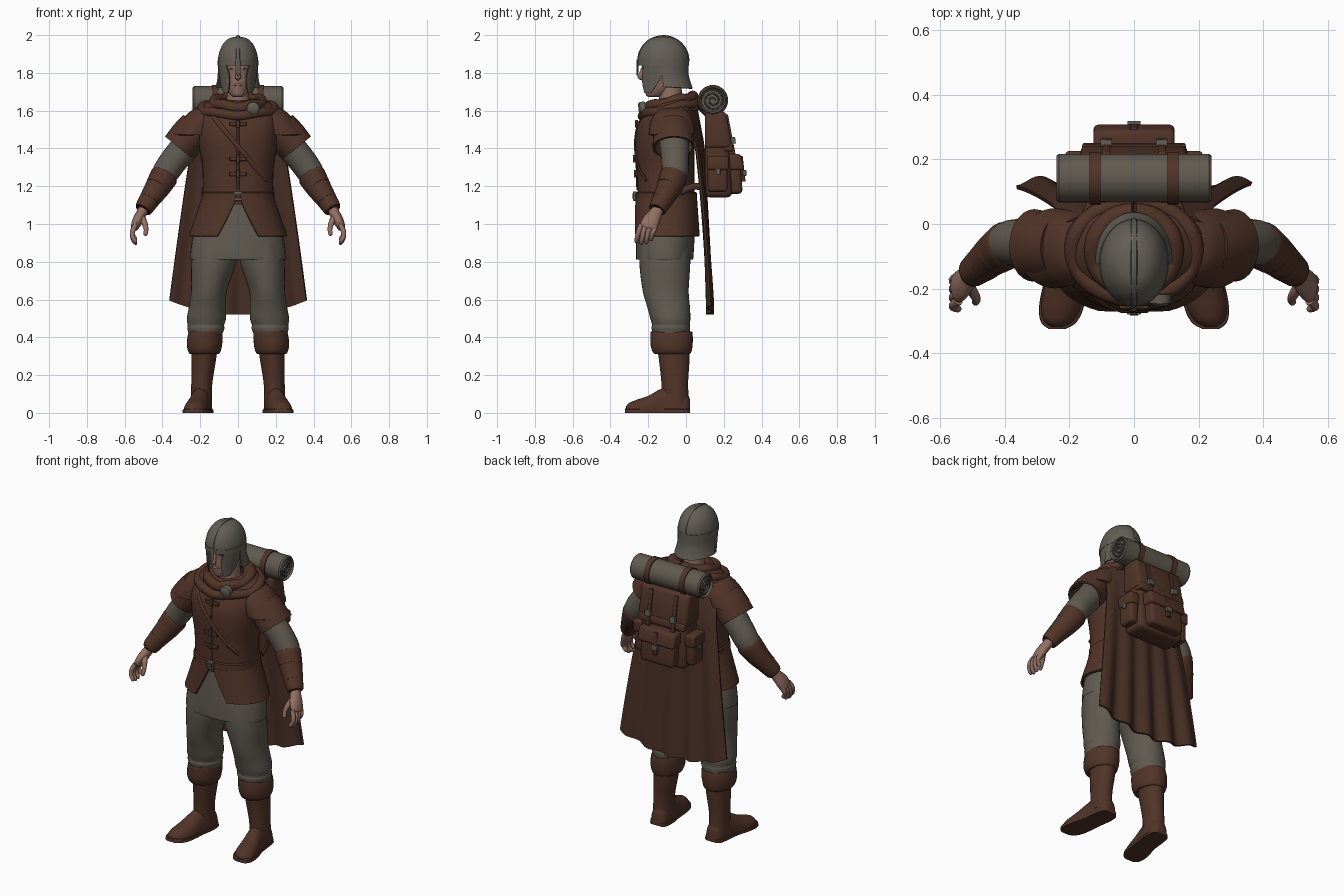
import bpy, bmesh, math
from mathutils import Vector as V

def material(name, c):
    m = bpy.data.materials.new(name)
    m.diffuse_color = (*c, 1)
    return m

LEATHER = material("brown leather", (0.082, 0.034, 0.021))
CAPE = material("dark brown cape", (0.066, 0.029, 0.019))
CLOTH = material("grey cloth", (0.118, 0.102, 0.080))
METAL = material("grey metal", (0.125, 0.113, 0.092))
SKIN = material("skin", (0.29, 0.16, 0.125))
DARK = material("dark features", (0.035, 0.02, 0.015))

def finish(name, bm, mat, mirror=False, thick=0):
    bmesh.ops.recalc_face_normals(bm, faces=bm.faces)
    me = bpy.data.meshes.new(name)
    bm.to_mesh(me)
    bm.free()
    me.materials.append(mat)
    ob = bpy.data.objects.new(name, me)
    bpy.context.collection.objects.link(ob)
    if thick:
        s = ob.modifiers.new("thickness", 'SOLIDIFY')
        s.thickness, s.offset = thick, 0
    if mirror:
        ob.modifiers.new("mirror", 'MIRROR').use_mirror_merge = False

def surf(name, rings, mat, closed=True, caps=True, **kw):
    """Skin a list of point rings (closed) or strips (open)."""
    bm = bmesh.new()
    vs = [[bm.verts.new(p) for p in r] for r in rings]
    n = len(vs[0])
    for a, b in zip(vs, vs[1:]):
        for i in range(n if closed else n - 1):
            j = (i + 1) % n
            bm.faces.new((a[i], a[j], b[j], b[i]))
    if closed and caps:
        bm.faces.new(vs[0])
        bm.faces.new(vs[-1])
    finish(name, bm, mat, **kw)

def spline(rows, k=4):
    """Smoothly interpolate rows of numbers (Catmull-Rom)."""
    out = []
    for i in range(len(rows) - 1):
        p = [rows[max(0, min(len(rows) - 1, i + d))] for d in (-1, 0, 1, 2)]
        for s in range(k):
            t = s / k
            out.append([0.5 * (2*b + (c-a)*t + (2*a-5*b+4*c-d)*t*t + (3*b-a-3*c+d)*t**3)
                        for a, b, c, d in zip(*p)])
    return out + [list(rows[-1])]

def arc(z, cx, cy, rx, ry, p=2, n=36, a0=0, a1=360, tilt=0):
    pts = []
    for i in range(n):
        t = math.radians(a0 + (a1 - a0) * i / (n if a1 - a0 == 360 else n - 1))
        c, s = math.cos(t), math.sin(t)
        y = cy + ry * math.copysign(abs(s) ** (2 / p), s)
        pts.append(V((cx + rx * math.copysign(abs(c) ** (2 / p), c), y, z + tilt * (y - cy))))
    return pts

def loft(name, rows, mat, k=4, p=2, a0=0, a1=360, tilt=0, **kw):
    """Rows of z, cx, cy, rx, ry."""
    surf(name, [arc(*r, p=p, a0=a0, a1=a1, tilt=tilt) for r in spline(rows, k)], mat,
         closed=a1 - a0 == 360, **kw)

def tube(name, rows, mat, ref=(0, 1, 0), n=16, k=4, **kw):
    """Rows of x, y, z, radius along ref, radius across."""
    rows, rings = spline(rows, k), []
    for i, r in enumerate(rows):
        d = (V(rows[min(i+1, len(rows)-1)][:3]) - V(rows[max(i-1, 0)][:3])).normalized()
        u = (V(ref) - d * d.dot(V(ref))).normalized()
        w = d.cross(u)
        rings.append([V(r[:3]) + u * r[3] * math.cos(6.28319*j/n) + w * r[4] * math.sin(6.28319*j/n)
                      for j in range(n)])
    surf(name, rings, mat, **kw)

def box(name, lo, hi, mat, bevel=0.004, slope=0, **kw):
    """Bevelled box; slope pulls the top rear edge forward."""
    bm = bmesh.new()
    bmesh.ops.create_cube(bm, size=1)
    for v in bm.verts:
        rear_top = v.co.y > 0 and v.co.z > 0
        v.co = [l + (h - l) * (c + 0.5) for l, h, c in zip(lo, hi, v.co)]
        v.co.y -= slope * rear_top
    bmesh.ops.bevel(bm, geom=bm.edges[:], offset=bevel, segments=3, profile=0.5, affect='EDGES')
    finish(name, bm, mat, **kw)

def xlathe(name, rows, cy, cz, mat, **kw):
    surf(name, [[V((x, cy + r*math.cos(6.28319*i/32), cz + r*math.sin(6.28319*i/32))) for i in range(32)]
                for x, r in rows], mat, **kw)

# ---- tunic
TORSO = [(1.63, 0, -.085, .13, .085), (1.58, 0, -.10, .20, .125), (1.50, 0, -.11, .212, .152),
         (1.40, 0, -.112, .205, .156), (1.28, 0, -.108, .188, .152), (1.10, 0, -.105, .186, .152)]
loft("tunic_body", TORSO, LEATHER, p=2.3)

def chest(x, z):
    r = min(spline(TORSO, 12), key=lambda q: abs(q[0] - z))
    return r[2] - r[4] * max(0, 1 - abs(x / r[3]) ** 2.3) ** (1 / 2.3)

rings = []
for j in range(9):   # skirt with an open wedge at the front
    v = j / 8
    gap = 2 + 21 * v
    rings.append(arc(1.135 - .20*v, 0, -.104, .186 + .068*v, .156 + .014*v, p=2.2, n=48, a0=-90+gap, a1=270-gap))
surf("tunic_skirt", rings, LEATHER, closed=False, thick=.014)
loft("under_tunic", [(1.12, 0, -.105, .175, .143), (.95, 0, -.108, .236, .153), (.825, 0, -.113, .254, .152),
                     (.82, 0, -.113, .248, .147), (.86, 0, -.113, .22, .13)], CLOTH, p=2.2)
loft("belt", [(1.125, 0, -.105, .186, .155), (1.13, 0, -.105, .194, .163), (1.165, 0, -.105, .193, .162),
              (1.17, 0, -.105, .185, .155)], LEATHER, k=1, p=2.3)
box("belt_buckle", (-.022, -.280, 1.122), (.022, -.262, 1.173), METAL)
box("belt_buckle_hole", (-.012, -.283, 1.134), (.012, -.275, 1.161), LEATHER, .002)
for z in (1.53, 1.345, 1.265):
    y = chest(0, z)
    box("tunic_clasp", (-.045, y - .010, z - .011), (.045, y + .012, z + .011), LEATHER)
    box("clasp_toggle", (-.010, y - .017, z - .02), (.010, y, z + .02), LEATHER)
tube("front_seam", [(0, chest(0, z) - .001, z, .004, .007) for z in (1.58, 1.5, 1.4, 1.3, 1.18)], LEATHER, n=8)
tube("diagonal_strap", [(-.15 + .3*t, chest(-.15 + .3*t, 1.59 - .36*t) - .001, 1.59 - .36*t, .006, .012)
                        for t in [i / 8 for i in range(9)]], LEATHER, n=8)

# ---- cowl, brooch and cape
loft("cowl", [(1.655, 0, -.075, .075, .075), (1.675, 0, -.075, .105, .10), (1.65, 0, -.075, .155, .122),
              (1.615, 0, -.078, .21, .142), (1.585, 0, -.082, .232, .15), (1.565, 0, -.085, .215, .138)],
     LEATHER, tilt=.2, caps=False)
for name, rx, ry, z, r in (("cowl_roll", .125, .118, 1.645, .03), ("cowl_fold", .19, .148, 1.61, .026)):
    tube(name, [(rx*math.cos(a), -.082 + ry*math.sin(a), z + .22*ry*math.sin(a) + .006*math.sin(5*a), r, r)
                for a in [math.radians(90 + 22.5*i) for i in range(17)]], LEATHER, ref=(0, 0, 1), k=3)
tube("brooch", [(.08, -.215, 1.615, .034, .034), (.08, -.243, 1.612, .034, .034), (.08, -.252, 1.611, .022, .022)],
     METAL, ref=(0, 0, 1), k=1)
rings = []
for j in range(25):
    v = j / 24
    row = []
    for i in range(49):
        u = i / 24 - 1
        z = 1.64 - .05*u*u*(1 - v) + (.52 + .075*u*u - 1.64) * v
        y = .05 + .03*min(1, v*5) + .048*v - .05*u*u*(1 - v)**2 + .015*v*math.sin(15*u + 1)
        row.append(V((u * (.21 + .153 * v**.85), y, z)))
    rings.append(row)
surf("cape", rings, CAPE, closed=False, thick=.012)

# ---- legs and boots
loft("trouser_leg", [(.95, .11, -.11, .11, .13), (.80, .128, -.112, .118, .135), (.65, .153, -.108, .095, .122),
                     (.56, .162, -.092, .098, .113), (.50, .167, -.083, .104, .106), (.465, .17, -.08, .096, .1),
                     (.445, .17, -.08, .098, .102), (.38, .175, -.075, .075, .09)], CLOTH, mirror=True)
loft("boot_cuff", [(.42, .172, -.077, .075, .095), (.432, .172, -.077, .086, .108), (.40, .175, -.076, .093, .112),
                   (.35, .178, -.076, .092, .11), (.315, .178, -.073, .08, .097), (.312, .178, -.07, .06, .075)],
     LEATHER, mirror=True)
loft("boot_shaft", [(.36, .176, -.067, .07, .088), (.27, .182, -.062, .064, .08), (.18, .19, -.06, .057, .072),
                    (.12, .193, -.058, .055, .07), (.04, .193, -.055, .056, .072)], LEATHER, mirror=True)
FOOT = [(.022, .19, .03, .07), (0, .19, .05, .11), (-.06, .193, .057, .14), (-.13, .203, .056, .128),
        (-.20, .216, .063, .09), (-.26, .226, .062, .07), (-.30, .233, .047, .053), (-.318, .237, .02, .034)]
for name, grow, low in (("boot_foot", 0, 1), ("boot_sole", .006, 0)):
    surf(name, [[V((cx + (w + grow) * math.cos(a), y - grow * (y < -.1),
                    max(0, math.sin(a)) ** (.75 if low else .15) * (h if low else .022)))
                 for a in [6.28319 * i / 28 for i in range(28)]]
                for y, cx, w, h in spline(FOOT)], LEATHER, mirror=True)

# ---- arms
loft("shoulder_guard_upper", [(1.612, .15, -.075, .02, .03), (1.602, .165, -.075, .068, .07), (1.56, .19, -.075, .092, .1),
                              (1.52, .214, -.075, .10, .112), (1.475, .243, -.075, .112, .118)],
     LEATHER, mirror=True, thick=.012, caps=False, tilt=.04)
tube("shoulder_guard_lower", [(.22, -.07, 1.51, .095, .09), (.262, -.068, 1.465, .1, .092),
                              (.31, -.066, 1.405, .106, .09)], LEATHER, mirror=True, thick=.012, caps=False, n=28)
tube("sleeve", [(.19, -.07, 1.53, .08, .08), (.27, -.062, 1.42, .078, .078), (.34, -.058, 1.335, .073, .074),
                (.385, -.06, 1.27, .07, .07), (.425, -.085, 1.20, .055, .055)], CLOTH, mirror=True, n=24)
tube("bracer", [(.385, -.062, 1.262, .06, .06), (.389, -.064, 1.256, .074, .074), (.425, -.088, 1.195, .067, .067),
                (.465, -.12, 1.135, .056, .056), (.50, -.15, 1.08, .047, .047), (.502, -.152, 1.077, .036, .036)],
     LEATHER, mirror=True, n=24)
for t in (.25, .7):
    c = V((.395, -.066, 1.245)).lerp(V((.495, -.146, 1.088)), t)
    r = .075 - .026 * t
    d = V((.10, -.08, -.157)) * .06
    tube("bracer_strap", [(*(c - d), r, r), (*(c + d), r - .002, r - .002)], LEATHER, k=1, n=24, mirror=True)
tube("palm", [(.49, -.14, 1.10, .032, .028), (.508, -.158, 1.062, .034, .028), (.53, -.183, 1.02, .046, .028),
              (.546, -.20, .985, .046, .022), (.55, -.205, .972, .03, .012)], SKIN, mirror=True)
for i, drop in enumerate((.0, .008, .004, -.012)):
    y = -.238 + .026 * i
    tube("finger", [(.542, y, .995, .013, .014), (.558, y - .012, .962, .0135, .014), (.558, y - .02, .932 - drop, .012, .012),
                    (.543, y - .024, .908 - drop, .011, .011), (.536, y - .024, .901 - drop, .004, .004)],
         SKIN, mirror=True, n=10)
tube("thumb", [(.518, -.178, 1.045, .018, .02), (.497, -.212, 1.01, .016, .017), (.487, -.232, .975, .013, .013),
               (.49, -.242, .945, .011, .011), (.492, -.244, .938, .004, .004)], SKIN, mirror=True, n=10)

# ---- head
loft("neck", [(1.58, 0, -.075, .07, .07), (1.66, 0, -.08, .06, .062), (1.78, 0, -.09, .058, .062)], SKIN)
loft("face", [(1.672, 0, -.165, .02, .028), (1.68, 0, -.16, .037, .05), (1.71, 0, -.145, .056, .073),
              (1.75, 0, -.13, .069, .094), (1.80, 0, -.122, .078, .105), (1.84, 0, -.118, .082, .115),
              (1.90, 0, -.115, .075, .105)], SKIN)
tube("nose", [(0, -.224, 1.835, .008, .008), (0, -.235, 1.80, .012, .011), (0, -.243, 1.779, .013, .017),
              (0, -.228, 1.765, .006, .008)], SKIN, n=12)
tube("lips", [(-.024, -.212, 1.735, .004, .003), (0, -.224, 1.738, .006, .008), (.024, -.212, 1.735, .004, .003)],
     SKIN, n=10)
tube("eye", [(.018, -.2235, 1.822, .003, .004), (.031, -.220, 1.823, .004, .0065), (.044, -.212, 1.821, .003, .003)],
     DARK, n=10, mirror=True)

# ---- helmet
loft("helmet_dome", [(1.845, 0, -.12, .103, .131), (1.88, 0, -.12, .102, .13), (1.92, 0, -.12, .092, .118),
                     (1.955, 0, -.12, .074, .094), (1.98, 0, -.12, .046, .058), (1.99, 0, -.12, .004, .005)],
     METAL, caps=False, thick=.006)
loft("helmet_brow_band", [(1.838, 0, -.12, .100, .127), (1.838, 0, -.12, .108, .136), (1.866, 0, -.12, .108, .136),
                          (1.868, 0, -.12, .100, .127)], METAL, k=1, caps=False)
tube("helmet_crest", [(0, -.12 + .131*math.cos(a), 1.862 + .13*math.sin(a), .011, .008)
                      for a in [math.pi * i / 12 for i in range(13)]], METAL, ref=(1, 0, 0), n=8, k=2)
tube("nose_guard", [(0, -.255, 1.87, .006, .013), (0, -.257, 1.84, .006, .012), (0, -.257, 1.81, .005, .014),
                    (0, -.259, 1.785, .003, .008)], METAL, n=8)
rings = []
for j in range(9):   # cheek plate, tapering toward the jaw
    v = j / 8
    rings.append(arc(1.845 - .152*v, 0, -.12 - .012*v, .102 - .018*v, .128 - .02*v, n=14,
                     a0=-52 - 10*math.sin(math.pi*v), a1=5 - 36*v*v))
surf("cheek_guard", rings, METAL, closed=False, thick=.008, mirror=True)
loft("neck_guard", [(1.85, 0, -.12, .103, .130), (1.80, 0, -.12, .103, .130), (1.76, 0, -.115, .107, .135),
                    (1.725, 0, -.11, .115, .142)], METAL, a0=-4, a1=184, thick=.008, tilt=-.06)

# ---- backpack
box("pack_body", (-.158, .10, 1.14), (.158, .245, 1.57), LEATHER, .03, .03)
box("pack_flap", (-.166, .10, 1.40), (.166, .247, 1.595), LEATHER, .022, .035)
box("pack_flap_hem", (-.160, .20, 1.385), (.160, .252, 1.43), LEATHER, .008, .006)
box("pack_pocket", (-.115, .21, 1.16), (.115, .30, 1.345), LEATHER, .022, .012)
box("pack_pocket_lid", (-.125, .21, 1.285), (.125, .310, 1.37), LEATHER, .014, .02)
box("pocket_strap", (-.012, .28, 1.225), (.012, .315, 1.36), LEATHER, .003, .015)
box("pocket_buckle", (-.02, .30, 1.255), (.02, .319, 1.285), METAL, .003)
box("side_pocket", (.145, .115, 1.17), (.205, .22, 1.34), LEATHER, .018, mirror=True)
box("side_pocket_lid", (.145, .11, 1.285), (.212, .226, 1.36), LEATHER, .012, mirror=True)
box("side_pocket_buckle", (.208, .158, 1.262), (.217, .182, 1.292), METAL, .002, mirror=True)
box("pack_strap", (.074, .21, 1.37), (.098, .262, 1.58), LEATHER, .003, .04, mirror=True)
box("pack_buckle", (.068, .24, 1.425), (.104, .264, 1.46), METAL, .003, .004, mirror=True)
tube("harness_strap", [(.11, .12, 1.56, .008, .02), (.125, .07, 1.61, .008, .02), (.14, .03, 1.60, .008, .02)],
     LEATHER, ref=(0, 0, 1), n=8, mirror=True)
tube("harness_lower", [(.12, .12, 1.18, .018, .008), (.17, .05, 1.20, .018, .008), (.186, -.03, 1.17, .018, .008)],
     LEATHER, ref=(0, 0, 1), n=8, mirror=True)

# ---- bedroll
xlathe("bedroll", [(-.228, .06), (-.24, .068), (-.232, .075), (.232, .075), (.24, .068), (.228, .06)], .142, 1.655, CLOTH)
tube("bedroll_spiral", [(.23, .142 + r*math.cos(a), 1.655 + r*math.sin(a), .008, .005)
                        for a, r in [(.6*i, .008 + .0021*i) for i in range(27)]], CLOTH, ref=(1, 0, 0), n=8, k=2, mirror=True)
xlathe("bedroll_strap", [(.103, .072), (.103, .081), (.138, .081), (.138, .072)], .142, 1.655, LEATHER, mirror=True)

# ---- apply modifiers and smooth
for ob in bpy.context.scene.objects:
    ob.select_set(True)
    bpy.context.view_layer.objects.active = ob
bpy.ops.object.convert(target='MESH')
bpy.ops.object.shade_smooth_by_angle(angle=math.radians(40))
